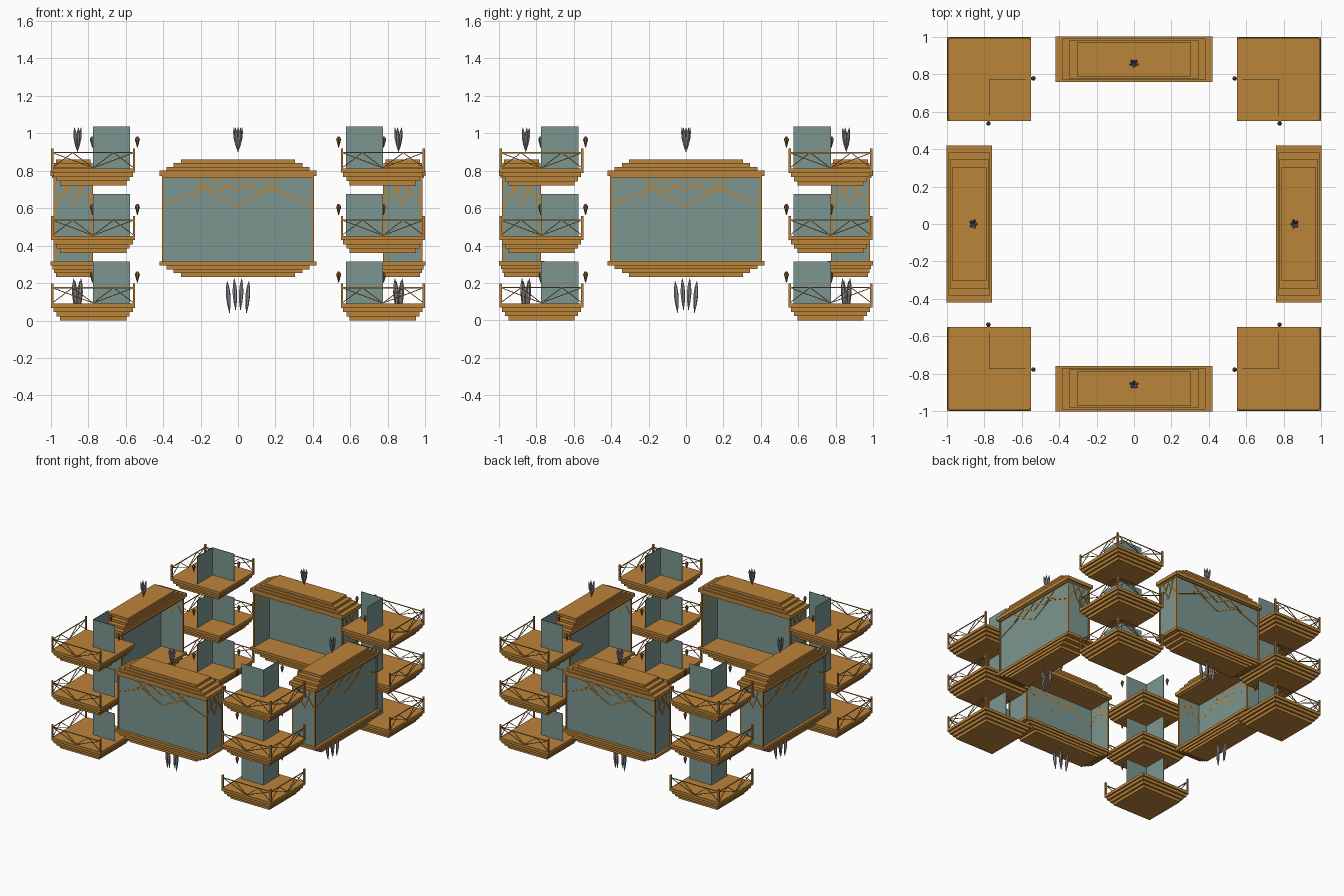
import bpy, bmesh, math
from mathutils import Matrix, Vector

if "Cube" in bpy.data.objects:
    bpy.data.objects.remove(bpy.data.objects["Cube"])


def material(name, rgb):
    m = bpy.data.materials.new(name)
    m.diffuse_color = (*rgb, 1)
    m.use_nodes = True
    m.node_tree.nodes["Principled BSDF"].inputs["Base Color"].default_value = m.diffuse_color
    return m


WOOD = material("golden wood", (0.50, 0.23, 0.042))
GLASS = material("grey teal panel", (0.20, 0.305, 0.28))
PETAL = material("grey petal", (0.28, 0.28, 0.31))
DARK = material("lantern brown", (0.20, 0.10, 0.03))
BLUE = material("dark blue bud", (0.03, 0.04, 0.15))


def box(bm, x0, x1, y0, y1, z0, z1):
    m = Matrix.Translation(((x0 + x1) / 2, (y0 + y1) / 2, (z0 + z1) / 2)) @ \
        Matrix.Diagonal((x1 - x0, y1 - y0, z1 - z0, 1))
    bmesh.ops.create_cube(bm, size=1, matrix=m)


def rod(bm, a, b, r):
    # square bar between two points
    a, b = Vector(a), Vector(b)
    d = b - a
    m = Matrix.Translation((a + b) / 2) @ d.to_track_quat('Z', 'Y').to_matrix().to_4x4() @ \
        Matrix.Rotation(math.pi / 4, 4, 'Z')
    bmesh.ops.create_cone(bm, cap_ends=True, segments=4, radius1=r, radius2=r,
                          depth=d.length, matrix=m)


def spindle(bm, a, b, profile, n=6):
    # lathed pointed shape from a to b, profile = (fraction, radius)
    a, b = Vector(a), Vector(b)
    q = (b - a).to_track_quat('Z', 'Y')
    rings = []
    for t, r in profile:
        rings.append([bm.verts.new(a.lerp(b, t) + q @ Vector(
            (r * math.cos(k * math.tau / n), r * math.sin(k * math.tau / n), 0)))
            for k in range(n)])
    for p, s in zip(rings, rings[1:]):
        for k in range(n):
            bm.faces.new((p[k], p[(k + 1) % n], s[(k + 1) % n], s[k]))
    bm.faces.new(rings[0][::-1])
    bm.faces.new(rings[-1])


def build(name, mat, fill):
    # same part on all four sides, turned about the centre
    bm = bmesh.new()
    fill(bm)
    bmesh.ops.recalc_face_normals(bm, faces=bm.faces)
    me = bpy.data.meshes.new(name)
    bm.to_mesh(me)
    bm.free()
    me.materials.append(mat)
    for k in range(4):
        ob = bpy.data.objects.new(f"{name}_{k + 1}", me)
        ob.rotation_euler.z = k * math.pi / 2
        bpy.context.collection.objects.link(ob)


# ---- bay: stepped floor and roof ----
STEPS = [(0.42, -1.0, -0.757), (0.382, -0.99, -0.768), (0.343, -0.981, -0.777), (0.305, -0.972, -0.786)]


def bay_slabs(bm):
    box(bm, -0.42, 0.42, -1.0, -0.757, 0.294, 0.316)
    box(bm, -0.42, 0.42, -1.0, -0.757, 0.772, 0.80)
    box(bm, -0.405, 0.405, -0.992, -0.765, 0.76, 0.773)
    for i, (w, y0, y1) in enumerate(STEPS):
        box(bm, -w, w, y0, y1, 0.80 + (i - 1) * 0.02, 0.80 + i * 0.02)
        box(bm, -w, w, y0, y1, 0.294 - i * 0.0207, 0.316 - i * 0.0207)


# ---- bay: three walls, open towards the inside ----
def bay_walls(bm):
    box(bm, -0.40, 0.40, -0.978, -0.974, 0.31, 0.77)
    for s in (-0.40, 0.396):
        box(bm, s, s + 0.004, -0.978, -0.78, 0.31, 0.77)


ZIGZAGS = [
    [(-1, 0.62), (-0.45, 0.70), (0, 0.612), (0.45, 0.70), (1, 0.62)],
    [(-0.6, 0.69), (-0.3, 0.752), (0, 0.69), (0.3, 0.752), (0.6, 0.69)],
    [(-0.58, 0.752), (-0.3, 0.685), (0, 0.752), (0.3, 0.685), (0.58, 0.752)],
]


def bay_trim(bm):
    # corner bars and lattice lines
    for s in (-1, 1):
        box(bm, s * 0.40 - 0.006, s * 0.40 + 0.006, -0.984, -0.972, 0.31, 0.77)
        box(bm, s * 0.40 - 0.006, s * 0.40 + 0.006, -0.786, -0.774, 0.31, 0.77)
    for i, line in enumerate(ZIGZAGS):
        for (u0, z0), (u1, z1) in zip(line, line[1:]):
            rod(bm, (u0 * 0.395, -0.978, z0), (u1 * 0.395, -0.978, z1), 0.006)
            if i != 1:
                for s in (-0.40, 0.40):
                    rod(bm, (s, -0.878 + u0 * 0.095, z0), (s, -0.878 + u1 * 0.095, z1), 0.006)


# ---- petals above and below the bay ----
LEAF = [(0, 0.0015), (0.25, 0.009), (0.55, 0.013), (0.8, 0.009), (1, 0.001)]


def petals(bm):
    for k in range(5):
        a = k * math.tau / 5 + 0.3
        c, s = math.cos(a), math.sin(a)
        spindle(bm, (c * 0.004, -0.857 + s * 0.004, 0.91),
                (c * 0.024, -0.857 + s * 0.02, 1.03), [(t, r * 0.8) for t, r in LEAF])
    for x0, x1, y, z0, z1 in ((-0.045, -0.058, 0.012, 0.04, 0.21), (0.045, 0.058, -0.012, 0.04, 0.21),
                              (-0.013, -0.02, -0.02, 0.055, 0.225), (0.013, 0.02, 0.02, 0.055, 0.225)):
        spindle(bm, (x0, -0.857 + y * 0.6, z0), (x1, -0.857 + y, z1), LEAF)


def buds(bm):
    spindle(bm, (0, -0.857, 0.898), (0, -0.857, 0.93), [(0, 0.001), (0.6, 0.005), (1, 0.002)])


# ---- corner tower: three balconies ----
LEVELS = (0.09, 0.451, 0.811)
C = -0.773


def balcony_floors(bm):
    for z in LEVELS:
        for i, h in enumerate((0.224, 0.212, 0.195, 0.177)):
            t = z - i * 0.0225
            box(bm, C - h, C + h, C - h, C + h, t - 0.0225, t)


def balcony_walls(bm):
    for z in LEVELS:
        box(bm, C - 0.002, C + 0.198, C - 0.002, C + 0.002, z, z + 0.224)
        box(bm, C - 0.002, C + 0.002, C + 0.002, C + 0.198, z, z + 0.224)


def railings(bm):
    e = C - 0.218
    f = C + 0.218
    for z in LEVELS:
        for x, y in ((e, e), (e, f), (f, e)):
            box(bm, x - 0.006, x + 0.006, y - 0.006, y + 0.006, z, z + 0.108)
        for flip in (False, True):
            def P(u, h):
                v = C + u * 0.218
                return (e, v, z + h) if flip else (v, e, z + h)
            rod(bm, P(-1, 0.085), P(1, 0.085), 0.004)
            for u in (-1, -0.5, 0.5, 1):
                rod(bm, P(0, 0.003), P(u, 0.085), 0.003)
            for s in (-1, 1):
                rod(bm, P(s, 0.003), P(s * 0.5, 0.085), 0.003)


# ---- hanging lanterns beside the balcony walls ----
def lanterns(bm):
    for z in LEVELS:
        for x, y in ((-0.537, C - 0.004), (C - 0.004, -0.537)):
            spindle(bm, (x, y, z + 0.112), (x, y, z + 0.172),
                    [(0, 0.002), (0.2, 0.005), (0.7, 0.013), (0.8, 0.012), (1, 0.004)])


build("bay_floor_and_roof", WOOD, bay_slabs)
build("bay_walls", GLASS, bay_walls)
build("bay_trim", WOOD, bay_trim)
build("petal_cluster", PETAL, petals)
build("petal_bud", BLUE, buds)
build("balcony_floors", WOOD, balcony_floors)
build("balcony_walls", GLASS, balcony_walls)
build("balcony_railings", WOOD, railings)
build("lanterns", DARK, lanterns)
